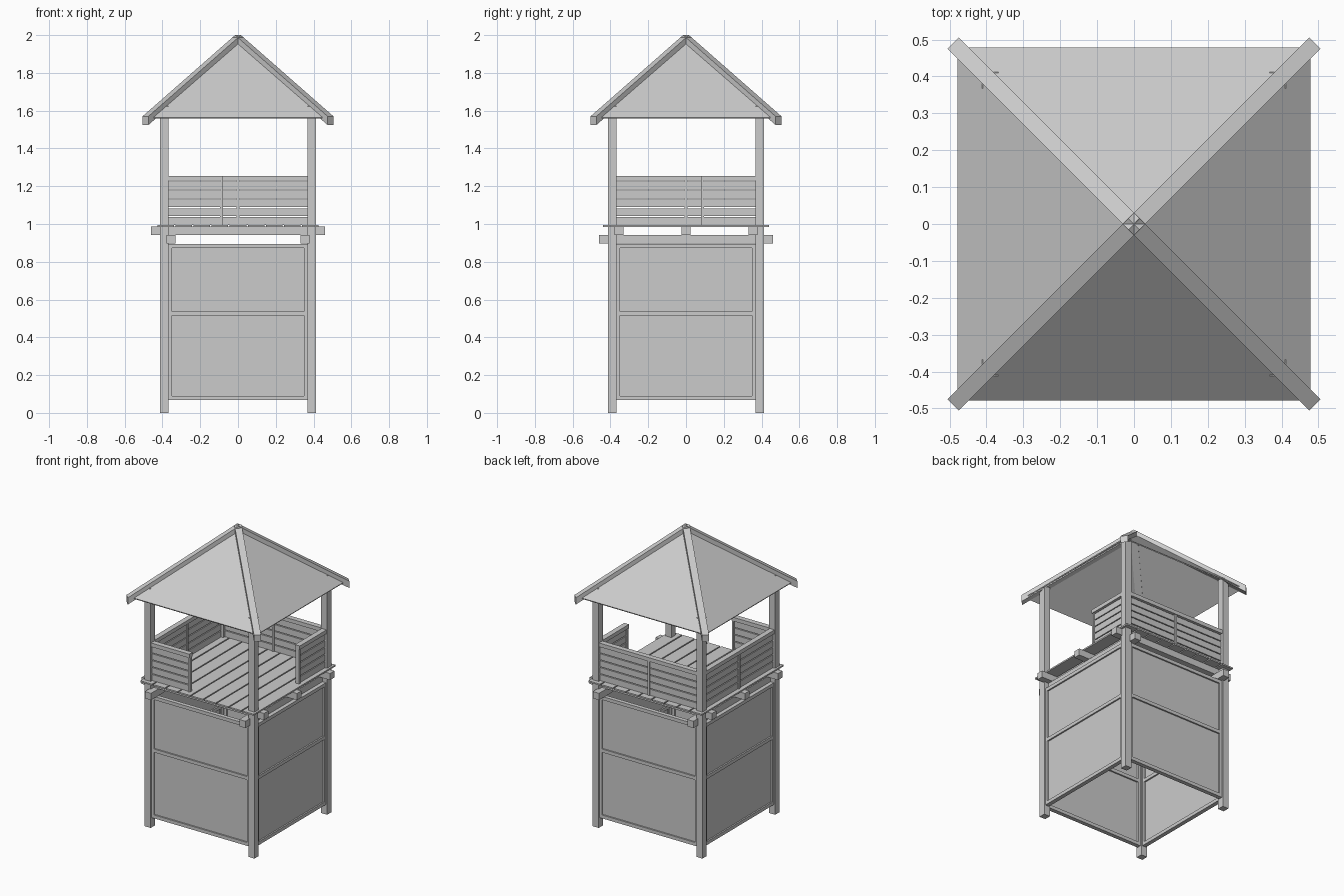
import bpy, bmesh, math
from mathutils import Matrix, Vector

cube = bpy.data.objects.get("Cube")
if cube:
    bpy.data.objects.remove(cube, do_unlink=True)

# One plain grey for the whole tower
grey = bpy.data.materials.new("plain grey")
grey.use_nodes = True
COLOUR = (0.6, 0.6, 0.6, 1)
grey.diffuse_color = COLOUR
grey.node_tree.nodes["Principled BSDF"].inputs["Base Color"].default_value = COLOUR

POST = 0.39       # post centre from the middle
INNER = 0.368     # inner face of the posts
BEAM = 0.355      # beam centre from the middle
SIDES = ["front", "right", "back", "left"]


def add_box(bm, lo, hi):
    """Add an axis-aligned box between two corners."""
    lo, hi = Vector(lo), Vector(hi)
    size = hi - lo
    matrix = Matrix.Translation((lo + hi) / 2) @ Matrix.Diagonal((*size, 1))
    bmesh.ops.create_cube(bm, size=1, matrix=matrix)


def finish(bm, name, turn=0):
    """Turn the mesh by quarter turns about z and make it an object."""
    bmesh.ops.rotate(bm, verts=bm.verts, cent=(0, 0, 0),
                     matrix=Matrix.Rotation(turn * math.pi / 2, 3, "Z"))
    bmesh.ops.recalc_face_normals(bm, faces=bm.faces)
    mesh = bpy.data.meshes.new(name)
    bm.to_mesh(mesh)
    bm.free()
    mesh.materials.append(grey)
    obj = bpy.data.objects.new(name, mesh)
    bpy.context.collection.objects.link(obj)
    return obj


# Corner posts
for turn, side in enumerate(SIDES):
    bm = bmesh.new()
    h = 0.0225
    add_box(bm, (POST - h, -POST - h, 0), (POST + h, -POST + h, 1.625))
    finish(bm, side + "_corner_post", turn)

# Lower walls: thin sheet with a frame and a middle rail
for turn, side in enumerate(SIDES):
    bm = bmesh.new()
    add_box(bm, (-INNER, -POST - 0.004, 0.067), (INNER, -POST + 0.004, 0.895))
    finish(bm, side + "_wall_sheet", turn)
    bm = bmesh.new()
    near, far = -POST - 0.014, -POST + 0.014
    for z in (0.067, 0.515, 0.872):
        add_box(bm, (-INNER, near, z), (INNER, far, z + 0.023))
    for sign in (-1, 1):
        x = sign * (INNER - 0.009)
        add_box(bm, (x - 0.009, near, 0.067), (x + 0.009, far, 0.895))
    finish(bm, side + "_wall_frame", turn)

# Lower beams run front to back, upper beams run side to side
for i, x in enumerate((-BEAM, BEAM)):
    bm = bmesh.new()
    add_box(bm, (x - 0.0235, -0.46, 0.896), (x + 0.0235, 0.46, 0.942))
    finish(bm, f"lower_beam_{i + 1}")
for i, y in enumerate((-BEAM, 0, BEAM)):
    bm = bmesh.new()
    add_box(bm, (-0.46, y - 0.0235, 0.941), (0.46, y + 0.0235, 0.986))
    finish(bm, f"upper_beam_{i + 1}")

# Floor planks
PLANKS = 9
step = 0.86 / PLANKS
bm = bmesh.new()
for i in range(PLANKS):
    x = -0.43 + i * step
    add_box(bm, (x + 0.004, -0.44, 0.985), (x + step - 0.004, 0.44, 0.995))
finish(bm, "floor_planks")

# Railings: half length beside the open corner, full length elsewhere
BOARDS = 5
board = 0.235 / BOARDS
spans = [(-INNER, -0.08), (0.08, INNER), (-INNER, INNER), (-INNER, INNER)]
for turn, (side, (start, end)) in enumerate(zip(SIDES, spans)):
    bm = bmesh.new()
    for i in range(BOARDS):
        z = 0.992 + i * board
        add_box(bm, (start, -POST - 0.006, z + 0.003),
                (end, -POST + 0.006, z + board - 0.003))
    finish(bm, side + "_railing_boards", turn)

    bm = bmesh.new()
    add_box(bm, (start, -POST - 0.018, 1.229), (end, -POST + 0.018, 1.255))
    finish(bm, side + "_railing_cap", turn)

    # Upright at the free end, or in the middle of a full railing
    u = {0: end - 0.007, 1: start + 0.007}.get(turn, 0)
    bm = bmesh.new()
    add_box(bm, (u - 0.007, -POST - 0.013, 0.99), (u + 0.007, -POST + 0.013, 1.23))
    finish(bm, side + "_railing_upright", turn)

# Hollow pyramid roof
EAVE, EAVE_Z, PEAK_Z = 0.478, 1.565, 1.98
bm = bmesh.new()
peak = bm.verts.new((0, 0, PEAK_Z))
corners = [bm.verts.new((sx * EAVE, sy * EAVE, EAVE_Z))
           for sx, sy in ((-1, -1), (1, -1), (1, 1), (-1, 1))]
for i in range(4):
    bm.faces.new((corners[i], corners[(i + 1) % 4], peak))
roof = finish(bm, "roof_sheets")
shell = roof.modifiers.new("thickness", "SOLIDIFY")
shell.thickness = 0.008
shell.offset = -1

# Hip rafters: a sloping side profile, extruded to the rafter width
reach = 0.49 * math.sqrt(2)
profile = [(0, 2.0), (reach, 1.57), (reach, 1.524), (0, 1.954)]
for turn, side in enumerate(SIDES):
    bm = bmesh.new()
    face = bm.faces.new([bm.verts.new((r, -0.022, z)) for r, z in profile])
    out = bmesh.ops.extrude_face_region(bm, geom=[face])
    moved = [v for v in out["geom"] if isinstance(v, bmesh.types.BMVert)]
    bmesh.ops.translate(bm, verts=moved, vec=(0, 0.044, 0))
    finish(bm, side + "_hip_rafter", turn + 0.5)
